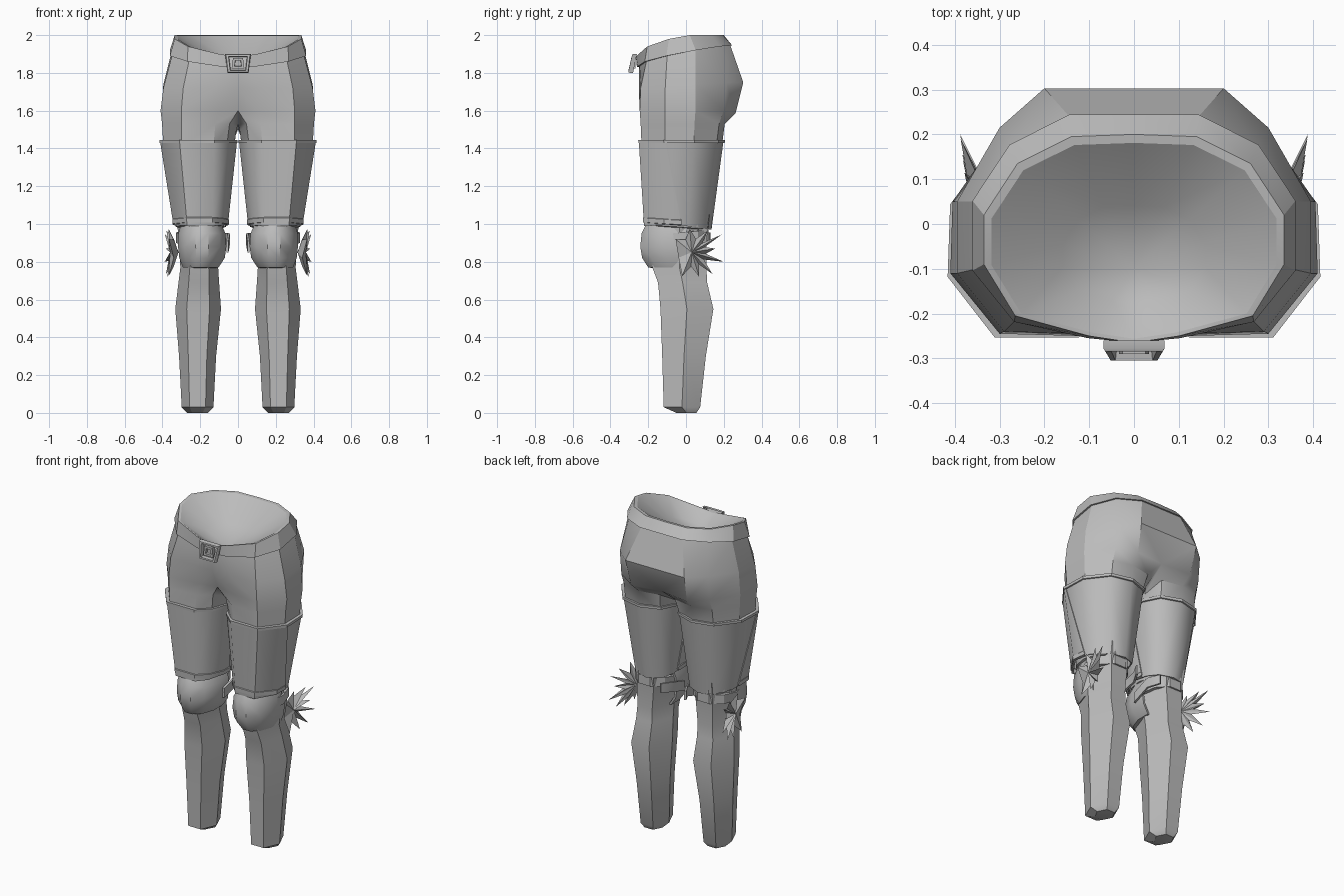
import bpy, bmesh, math
from mathutils import Vector

if "Cube" in bpy.data.objects:
    bpy.data.objects.remove(bpy.data.objects["Cube"], do_unlink=True)

grey = bpy.data.materials.new("plain grey")
grey.use_nodes = True
COLOUR = (0.5, 0.5, 0.5, 1)
grey.diffuse_color = COLOUR
grey.node_tree.nodes["Principled BSDF"].inputs["Base Color"].default_value = COLOUR


def finish(name, bm, thick=0, mirror=True, angle=32):
    """Turn a bmesh into a shaded object, mirrored to the other side."""
    bmesh.ops.recalc_face_normals(bm, faces=bm.faces)
    if thick:
        bmesh.ops.solidify(bm, geom=bm.faces[:], thickness=thick)
        bmesh.ops.recalc_face_normals(bm, faces=bm.faces)
    mesh = bpy.data.meshes.new(name)
    bm.to_mesh(mesh)
    bm.free()
    mesh.materials.append(grey)
    obj = bpy.data.objects.new(name, mesh)
    bpy.context.collection.objects.link(obj)
    bpy.ops.object.select_all(action="DESELECT")
    obj.select_set(True)
    bpy.context.view_layer.objects.active = obj
    bpy.ops.object.shade_smooth_by_angle(angle=math.radians(angle))
    if mirror:
        mod = obj.modifiers.new("mirror", "MIRROR")
        mod.use_clip = True
        mod.merge_threshold = 0.001
    return obj


def skin(bm, rings, closed=True, caps=""):
    """Bridge successive rings of points with quads."""
    rows = [[bm.verts.new(p) for p in ring] for ring in rings]
    for a, b in zip(rows, rows[1:]):
        count = len(a)
        for i in range(count if closed else count - 1):
            j = (i + 1) % count
            bm.faces.new((a[i], a[j], b[j], b[i]))
    if "last" in caps:
        bm.faces.new(rows[-1])
    return rows


def loft(name, rings, closed=True, caps="", thick=0, mirror=True, angle=32):
    bm = bmesh.new()
    skin(bm, rings, closed, caps)
    return finish(name, bm, thick, mirror, angle)


def oval(x0, x1, y0, y1, z, tilt=0, n=10, first=0, last=None, grow=0):
    """Flat-fronted polygon filling a box; first..last picks part of it."""
    cx, cy = (x0 + x1) / 2, (y0 + y1) / 2
    k = math.cos(math.pi / n)
    rx, ry = (x1 - x0) / 2 + grow, ((y1 - y0) / 2 + grow) / k
    points = []
    for i in range(first, n if last is None else last + 1):
        a = (i + 0.5) * math.tau / n
        points.append((cx + rx * math.sin(a), cy - ry * math.cos(a),
                       z - tilt * math.cos(a)))
    return points


# Hips: half outlines from the front middle round to the back middle
waist = [(0, -.25, 1.83), (.1, -.245, 1.835), (.26, -.21, 1.86), (.35, -.1, 1.89),
         (.35, .05, 1.92), (.27, .17, 1.94), (.14, .235, 1.945), (0, .235, 1.945)]
hip = [(0, -.25, 1.72), (.12, -.25, 1.72), (.29, -.24, 1.72), (.395, -.11, 1.72),
       (.395, .05, 1.74), (.3, .215, 1.75), (.2, .303, 1.75), (0, .303, 1.75)]
seat = [(0, -.2, 1.6), (.1, -.22, 1.6), (.3, -.245, 1.6), (.41, -.11, 1.6),
        (.405, .05, 1.6), (.3, .2, 1.6), (.19, .262, 1.585), (0, .24, 1.59)]
crotch = [(0, .1, 1.5), (0, -.06, 1.53)]
fold = [(.045, -.18, 1.53), (.12, -.23, 1.53), (.3, -.24, 1.53), (.402, -.11, 1.53),
        (.398, .045, 1.53), (.3, .175, 1.53), (.18, .205, 1.53), (.05, .18, 1.53),
        (.012, .08, 1.47), (.01, -.06, 1.49)]
thigh = [(.06, -.17), (.13, -.235), (.3, -.235), (.395, -.11), (.39, .04),
         (.3, .16), (.18, .19), (.07, .15), (.025, .06), (.02, -.06)]
bm = bmesh.new()
skin(bm, [waist, hip, seat], closed=False)
skin(bm, [seat + crotch, fold, [(x, y, 1.41) for x, y in thigh]])
bmesh.ops.remove_doubles(bm, verts=bm.verts, dist=0.0005)
finish("hips", bm, angle=30)

# Waist belt, with its rim turned inward
belt_top = [(0, -.265, 1.885), (.1, -.25, 1.9), (.265, -.205, 1.94), (.335, -.09, 1.98),
            (.335, .02, 2), (.26, .135, 2), (.14, .195, 2), (0, .2, 2)]
rim = [(x * .95, y * .94 - .007, z - .002) for x, y, z in belt_top]
belt_low = [(x * 1.03, y * 1.04, z) for x, y, z in waist]
loft("belt", [rim, belt_top, belt_low, waist], closed=False)

# Shallow bowl-shaped lining inside the waist
apex = Vector((0, -.1, 1.81))
bm = bmesh.new()
rows = skin(bm, [rim, [Vector(p).lerp(apex, .5) - Vector((0, 0, .02)) for p in rim]],
            closed=False)
bottom = bm.verts.new(apex)
for a, b in zip(rows[-1], rows[-1][1:]):
    bm.faces.new((a, b, bottom))
lining = finish("waist_lining", bm, angle=60)
if sum(p.normal.z for p in lining.data.polygons) < 0:
    lining.data.flip_normals()


# Belt buckle: raised frame with a prong
def frame(scale, y):
    return [(x * scale, y + (z - 1.85) * .2, 1.85 + (z - 1.85) * scale)
            for x, z in ((-.068, 1.9), (.068, 1.9), (.056, 1.8), (-.056, 1.8))]


loft("buckle_frame", [frame(1, -.27), frame(1, -.288), frame(.93, -.295),
                      frame(.74, -.295), frame(.7, -.272)], caps="last", mirror=False)
loft("buckle_prong", [[(x * s, y, 1.85 + z * s) for x, z in
                       ((-.034, -.028), (-.026, .03), (.026, .03), (.034, -.028))]
                      for s, y in ((1, -.268), (1, -.29), (.55, -.29), (.5, -.275))],
     caps="last", mirror=False)

# Thigh armour: full sleeve, overlapping front plate, raised hems
TOP = (.01, .408, -.245, .198)
LOW = (.06, .335, -.215, .135)


def section(box, z, tilt=0, grow=0):
    """The thigh outline fitted to a box."""
    x0, x1, y0, y1 = box[0] - grow, box[1] + grow, box[2] - grow, box[3] + grow
    points = []
    for x, y in thigh:
        u, v = (x - .02) / .375, (y + .235) / .425
        points.append(Vector((x0 + (x1 - x0) * u, y0 + (y1 - y0) * v,
                              z + tilt * (2 * v - 1))))
    return points


def front_arc(box, z, tilt, grow, reach):
    """Front part of a section, reaching part way along each flank."""
    p = section(box, z, tilt, grow)
    return [p[9].lerp(p[8], reach), p[9]] + p[:4] + [p[3].lerp(p[4], reach)]


loft("thigh_sleeve", [section(TOP, 1.435), section(LOW, .995, -.025)],
     thick=.006, angle=48)
loft("thigh_front_plate", [front_arc(TOP, 1.44, 0, .005, .08),
                           front_arc(LOW, 1.0, .01, .007, .7)],
     closed=False, thick=.01, angle=48)
loft("thigh_top_hem", [section(TOP, 1.446, grow=-.014), section(TOP, 1.446, grow=.008),
                       section(TOP, 1.43, grow=.007), section(TOP, 1.428)])
loft("thigh_bottom_hem", [front_arc(LOW, z, -.012, g, .7) for z, g in
                          ((1.026, .008), (1.02, .013), (.997, .012), (.993, 0))],
     closed=False)

# Six-sided lower legs running up inside the thigh sleeves
leg = [((.07, .325, -.19, .125), 1.05), ((.085, .315, -.18, .11), .92),
       ((.105, .305, -.178, .108), .77), ((.1, .315, -.148, .112), .69),
       ((.09, .332, -.135, .145), .55), ((.116, .312, -.126, .105), .3),
       ((.13, .298, -.118, .075), .03), ((.16, .27, -.05, .055), 0)]
loft("lower_leg", [oval(*box, z, n=6) for box, z in leg], caps="last")

# Knee: rounded cap and band in front, straps behind
cap = [((.085, .305, -.21, .13), 1.0), ((.062, .32, -.235, .14), .95),
       ((.057, .322, -.242, .14), .88), ((.066, .315, -.232, .135), .82),
       ((.1, .295, -.2, .11), .77), ((.13, .28, -.165, .08), .765)]
loft("knee_cap", [oval(*box, z, n=12, first=-4, last=3) for box, z in cap],
     closed=False, thick=.012, angle=40)
loft("knee_cap_band", [oval(.075, .325, -.205, .12, z, -.012, grow=g)
                       for z, g in ((1.015, -.01), (1.015, .002), (.985, .002), (.98, -.01))])
loft("knee_strap", [oval(.075, .325, -.17, .118, z, .015, grow=g)
                    for z, g in ((.955, -.02), (.955, .002), (.9, .002), (.9, -.02))])
loft("strap_tail", [[(.062, -.06, .91), (.062, -.06, .85)],
                    [(.055, .06, .95), (.055, .06, .89)],
                    [(.09, .125, .955), (.09, .125, .9)]], closed=False, thick=.012)

# Spiked fan on the outer side of each knee
tips = [(-.02, .725), (-.055, .92), (.02, .975), (.115, .965), (.19, .945),
        (.155, .87), (.2, .8), (.14, .735), (.07, .72)]
hub = Vector((.03, .85))
bm = bmesh.new()
outer = bm.verts.new((.36, *hub))
inner = bm.verts.new((.315, *hub))
edge = []
for i, (y, z) in enumerate(tips):
    edge.append(bm.verts.new((.366 + .11 * max(y, 0), y, z)))
    mid = (Vector((y, z)) + Vector(tips[(i + 1) % len(tips)])) / 2 - hub
    edge.append(bm.verts.new((.34, *(hub + mid.normalized() * .075))))
for a, b in zip(edge, edge[1:] + edge[:1]):
    bm.faces.new((outer, a, b))
    bm.faces.new((inner, b, a))
finish("knee_spikes", bm, angle=15)
